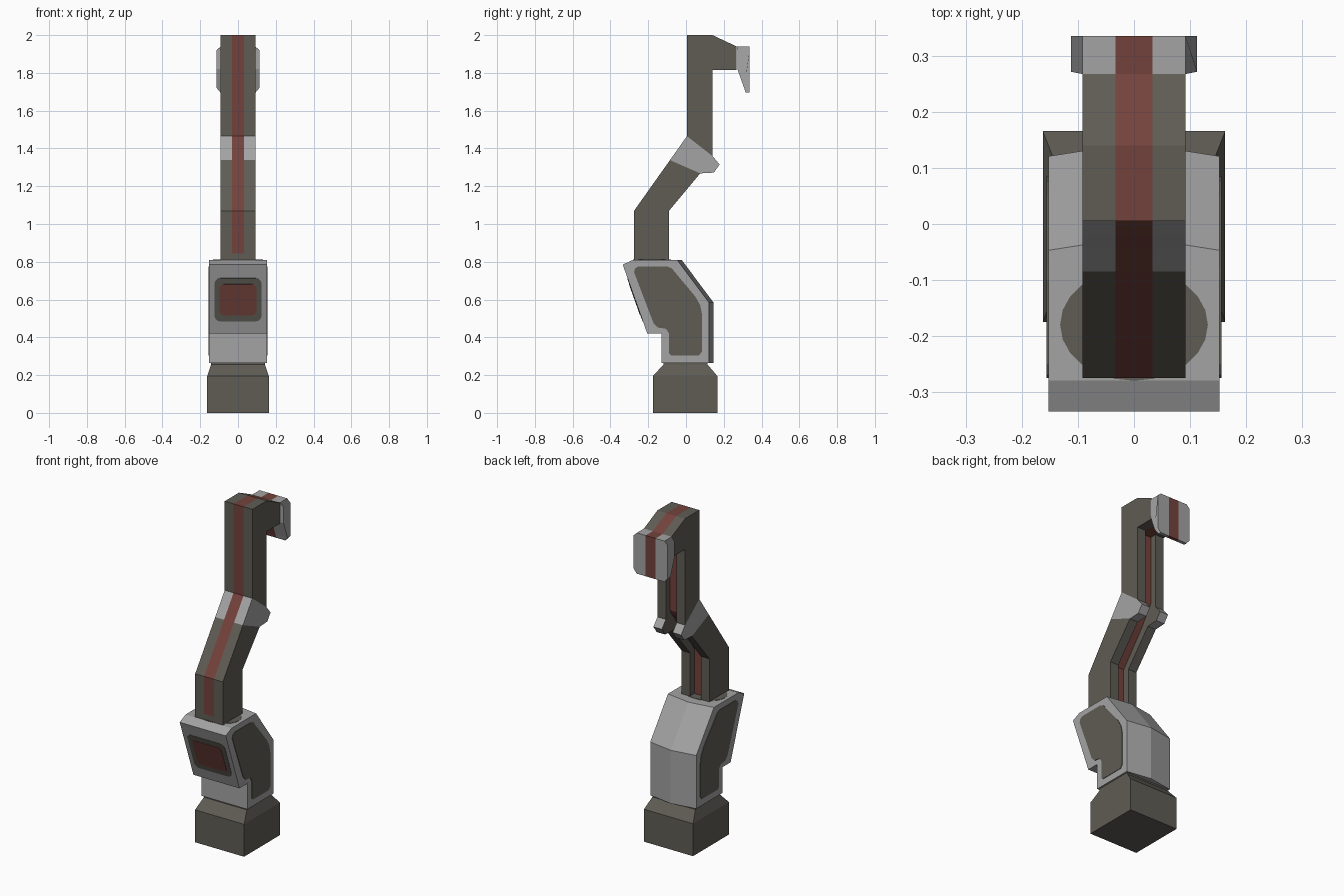
import bpy, bmesh, math

if "Cube" in bpy.data.objects:
    bpy.data.objects.remove(bpy.data.objects["Cube"])


def material(name, rgb):
    m = bpy.data.materials.new(name)
    m.diffuse_color = (*rgb, 1)
    m.use_nodes = True
    m.node_tree.nodes["Principled BSDF"].inputs["Base Color"].default_value = m.diffuse_color
    return m


DARK, LIGHT, RED = 0, 1, 2
MATS = [material("dark warm grey", (0.115, 0.107, 0.09)),
        material("light grey", (0.37, 0.37, 0.37)),
        material("dull red", (0.175, 0.055, 0.045))]


def loft(name, rings, mat):
    """Skin closed rings of 3D points, cap both ends; mat is an index or f(ring, point)."""
    pick = mat if callable(mat) else (lambda i, j: mat)
    bm = bmesh.new()
    vs = [[bm.verts.new(p) for p in r] for r in rings]
    n = len(rings[0])
    for i in range(len(rings) - 1):
        for j in range(n):
            k = (j + 1) % n
            f = bm.faces.new((vs[i][j], vs[i][k], vs[i + 1][k], vs[i + 1][j]))
            f.material_index = pick(i, j)
    for i, r in ((0, vs[0]), (len(rings) - 2, vs[-1])):
        bm.faces.new(r).material_index = pick(i, -1)
    bmesh.ops.recalc_face_normals(bm, faces=bm.faces)
    me = bpy.data.meshes.new(name)
    bm.to_mesh(me)
    bm.free()
    for m in MATS:
        me.materials.append(m)
    ob = bpy.data.objects.new(name, me)
    bpy.context.collection.objects.link(ob)
    return ob


def rect(x, y0, y1, z):
    return [(-x, y0, z), (x, y0, z), (x, y1, z), (-x, y1, z)]


def plate(name, pts, normal, mat, t=0.003):
    """Thin painted panel lying on a surface."""
    rings = [[tuple(c + s * t * n for c, n in zip(p, normal)) for p in pts] for s in (-1, 1)]
    return loft(name, rings, mat)


# Base block with chamfered top
loft("base", [rect(0.163, -0.175, 0.166, 0), rect(0.163, -0.175, 0.166, 0.195),
              rect(0.143, -0.12, 0.115, 0.255), rect(0.143, -0.12, 0.115, 0.28)], DARK)

# Body: side profile swept across, with a shallow ridge down the back
body = [(-0.335, 0.785), (-0.28, 0.81), (-0.047, 0.81), (0.121, 0.585),
        (0.121, 0.265), (-0.13, 0.265), (-0.13, 0.42), (-0.205, 0.42)]
rings = []
for x, bulge in ((-0.153, 0), (0, 0.024), (0.153, 0)):
    rings.append([(x, y + (bulge if 2 <= i <= 4 else 0), z) for i, (y, z) in enumerate(body)])
loft("body", rings, LIGHT)

# Dark panels on both sides of the body
side = [(-0.275, 0.745), (-0.27, 0.765), (-0.25, 0.776), (-0.1, 0.776), (-0.075, 0.765),
        (0.05, 0.615), (0.075, 0.57), (0.085, 0.52), (0.085, 0.325), (0.07, 0.305),
        (-0.08, 0.305), (-0.09, 0.315), (-0.09, 0.42), (-0.105, 0.445), (-0.15, 0.452),
        (-0.172, 0.475)]
for s, label in ((-1, "left"), (1, "right")):
    plate("side_panel_" + label, [(s * 0.153, y, z) for y, z in side], (s, 0, 0), DARK)


# Rounded panels on the sloping body front
def front_panel(name, hx, z0, z1, r, mat, t):
    pts = []
    for cx, cz, start in ((hx - r, z1 - r, 0), (r - hx, z1 - r, 90),
                          (r - hx, z0 + r, 180), (hx - r, z0 + r, 270)):
        for k in range(4):
            a = math.radians(start + 30 * k)
            z = cz + r * math.sin(a)
            pts.append((cx + r * math.cos(a), -0.205 - (z - 0.42) * 0.13 / 0.365, z))
    plate(name, pts, (0, -0.942, -0.336), mat, t)


front_panel("front_panel", 0.125, 0.485, 0.713, 0.03, DARK, 0.002)
front_panel("front_panel_centre", 0.097, 0.518, 0.682, 0.022, RED, 0.004)

# Dark round patch where the arm meets the body
plate("arm_socket", [(0.132 * math.cos(a), -0.18 + 0.1 * math.sin(a), 0.81)
                     for a in (math.tau * k / 24 for k in range(24))], (0, 0, 1), DARK, 0.002)

# Arm: bent beam with a groove along its back; (front, back, groove floor) per station
W, S, G = 0.092, 0.033, 0.036
stations = [((-0.275, 0.78), (-0.09, 0.78), (-0.13, 0.78)),
            ((-0.275, 0.845), (-0.09, 0.845), (-0.13, 0.845)),
            ((-0.275, 1.07), (-0.09, 1.07), (-0.13, 1.085)),
            ((-0.085, 1.338), (0.075, 1.268), (0.03, 1.29)),
            ((-0.045, 1.394), (0.147, 1.272), (0.06, 1.34)),
            ((-0.02, 1.43), (0.178, 1.315), (0.085, 1.37)),
            ((0.005, 1.465), (0.14, 1.36), (0.1, 1.40)),
            ((0.005, 1.815), (0.14, 1.815), (0.1, 1.815))]
rings = []
for f, b, g in stations:
    row = [(-W, f), (-S, f), (S, f), (W, f), (W, b), (G, b), (G, g), (-G, g), (-G, b), (-W, b)]
    rings.append([(x, *p) for x, p in row])


def arm_colour(i, j):
    if (j == 1 and i >= 1) or j == 6:
        return RED                      # front stripe and groove floor
    return LIGHT if 3 <= i <= 5 and j not in (5, 7) else DARK


loft("arm", rings, arm_colour)

# Head block at the top of the arm, stripe over the middle
head = [(0.005, 1.815), (0.005, 2.0), (0.14, 2.0), (0.268, 1.94), (0.268, 1.815)]
loft("head", [[(x, y, z) for y, z in head] for x in (-W, -S, S, W)],
     lambda i, j: RED if i == 1 else DARK)

# Face plate hanging from the head: clipped corners, tapered lower front
face = [(0.268, 1.94, 0.092), (0.272, 1.92, 0.113), (0.272, 1.82, 0.113), (0.308, 1.72, 0.113),
        (0.316, 1.695, 0.092), (0.336, 1.695, 0.092), (0.336, 1.72, 0.113),
        (0.336, 1.82, 0.113), (0.336, 1.92, 0.113), (0.336, 1.94, 0.092)]
loft("face_plate", [[(k if abs(k) < 1 else k * w, y, z) for y, z, w in face]
                    for k in (-1, -S, S, 1)],
     lambda i, j: RED if i == 1 else LIGHT)
